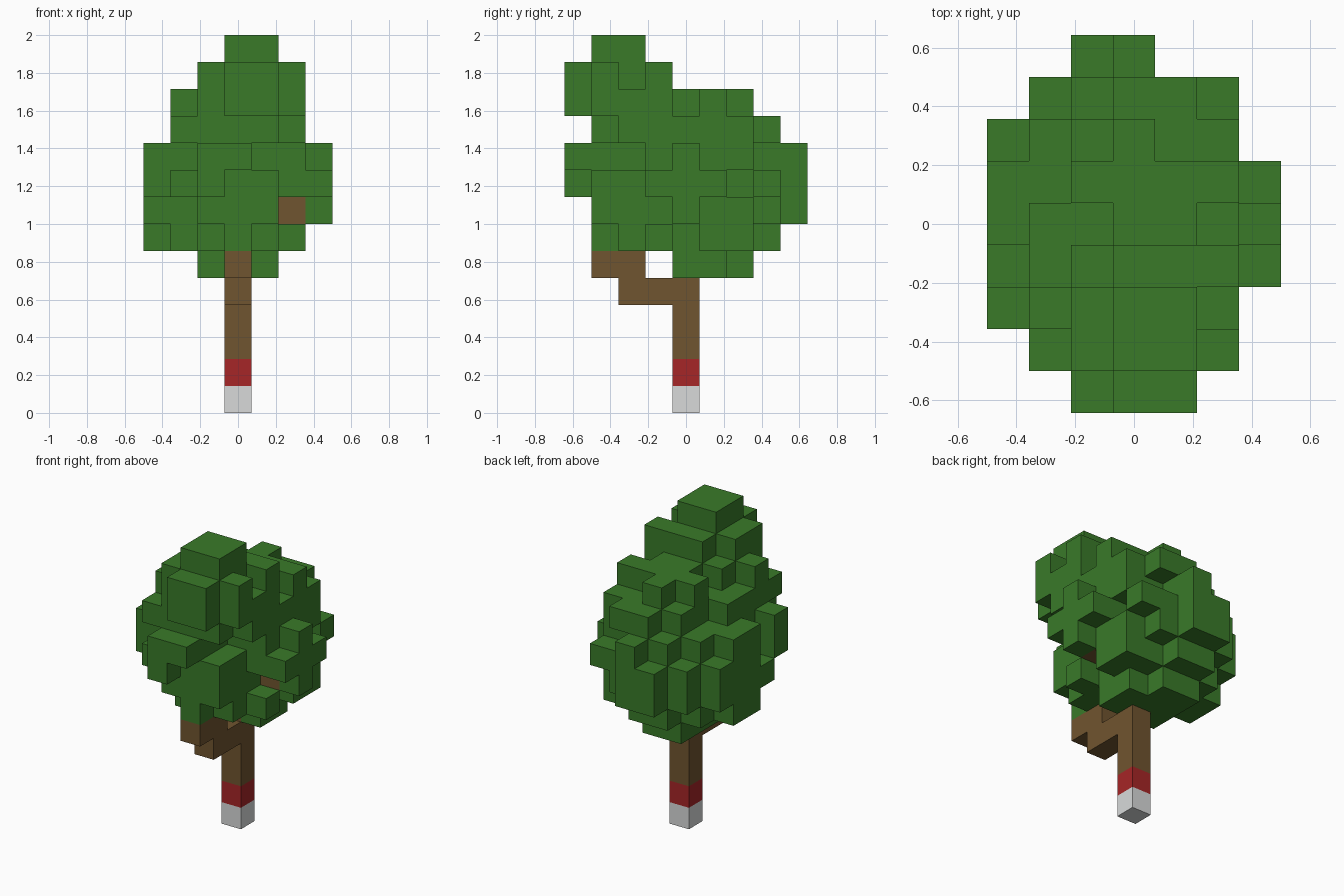
import bpy
import bmesh
from mathutils import Vector

cube = bpy.data.objects.get("Cube")
if cube:
    bpy.data.objects.remove(cube, do_unlink=True)

CELL = 2 / 14  # the tree is fourteen blocks tall


def make_material(name, colour):
    mat = bpy.data.materials.new(name)
    mat.use_nodes = True
    mat.diffuse_color = (*colour, 1)
    shader = mat.node_tree.nodes["Principled BSDF"]
    shader.inputs["Base Color"].default_value = (*colour, 1)
    shader.inputs["Roughness"].default_value = 0.9
    return mat


def block(xs, ys, zs):
    """All grid cells in a box; each range is one index or an inclusive pair."""
    spans = [r if isinstance(r, tuple) else (r, r) for r in (xs, ys, zs)]
    xr, yr, zr = [range(a, b + 1) for a, b in spans]
    return {(x, y, z) for x in xr for y in yr for z in zr}


def union(*blocks):
    return set().union(*blocks)


def build(name, cells, occupied, mat):
    """Make one mesh from the cell faces that are not covered by a neighbour."""
    bm = bmesh.new()
    for cell in sorted(cells):
        centre = Vector(cell) + Vector((0, 0, 0.5))
        for axis in range(3):
            for sign in (-1, 1):
                normal = Vector((0, 0, 0))
                normal[axis] = sign
                neighbour = tuple(int(c + n) for c, n in zip(cell, normal))
                if neighbour in occupied:
                    continue
                u = Vector((0, 0, 0))
                u[(axis + 1) % 3] = 0.5
                v = normal.cross(u)
                mid = centre + normal / 2
                corners = (mid - u - v, mid + u - v, mid + u + v, mid - u + v)
                bm.faces.new([bm.verts.new(c * CELL) for c in corners])
    bmesh.ops.remove_doubles(bm, verts=bm.verts, dist=CELL / 100)
    mesh = bpy.data.meshes.new(name)
    bm.to_mesh(mesh)
    bm.free()
    mesh.materials.append(mat)
    obj = bpy.data.objects.new(name, mesh)
    bpy.context.collection.objects.link(obj)
    return obj


# Trunk, painted bands and branches
trunk_base = block(0, 0, 0)
trunk_band = block(0, 0, 1)
trunk = block(0, 0, (2, 5))
front_branch = union(block(0, (-2, -1), 4), block(0, (-3, -2), 5))
side_branch = block((1, 2), 0, 7)

# Main mass of leaves
leaf_core = union(
    block((-2, 1), (-1, 2), (7, 9)),
    block((-2, 0), -2, (8, 9)),
    block((-1, 0), (-3, -2), (7, 9)),
    block(1, (-3, -2), (7, 8)),
    block((-1, 0), 3, (7, 9)),
    block(1, 3, (7, 8)),
    block(2, (0, 1), (7, 9)),
    block(2, 2, 7),
    block(2, 2, 9),
    block(2, -1, (8, 9)),
)

# Underside of the leaves
leaf_underside = union(
    block((-2, 1), (-1, 2), 6),
    block((-1, 1), -2, 6),
    block(0, -3, 6),
    block(2, -1, 6),
    block(2, (1, 2), 6),
    block((-1, 0), 3, 6),
    block((-1, 1), (0, 1), 5),
    block((-1, 0), 2, 5),
)

# Tufts that stick out to the sides
leaf_side_tufts = union(
    block(3, 0, (7, 9)),
    block(3, (-1, 1), 8),
    block(2, 3, 8),
    block(-2, 3, (7, 8)),
    block(-2, -3, 8),
    block(-3, -2, (8, 9)),
    block(-3, -1, 7),
    block(-3, (0, 1), (6, 9)),
    block(-3, 2, (7, 8)),
)

# Tufts on the front and the back
leaf_end_tufts = union(
    block(0, 4, (7, 9)),
    block(-1, 4, (7, 8)),
    block((-1, 0), -4, 9),
    block(-1, -4, 8),
    block((0, 1), -4, (11, 12)),
)

# Crown, leaning to the front
leaf_crown = union(
    block((-1, 1), (-3, 2), 10),
    block(-2, (-3, 0), 10),
    block(2, (-2, 2), 10),
    block((0, 1), 3, 10),
    block((-1, 1), (-3, -1), 11),
    block((0, 1), 0, 11),
    block(-2, -2, 11),
    block(2, (-3, -1), 11),
    block((-1, 2), 1, 11),
    block(0, 2, 11),
    block((-1, 1), (-3, -2), 12),
    block((0, 2), -1, 12),
    block(2, -3, 12),
    block((0, 1), (-3, -2), 13),
)

wood = union(trunk, front_branch, side_branch)
leaves = union(leaf_core, leaf_underside, leaf_side_tufts,
               leaf_end_tufts, leaf_crown) - wood
occupied = union(trunk_base, trunk_band, wood, leaves)

green = make_material("leaf green", (0.041, 0.195, 0.022))
brown = make_material("bark brown", (0.163, 0.089, 0.029))
red = make_material("band red", (0.38, 0.019, 0.02))
white = make_material("base white", (0.69, 0.7, 0.7))

build("trunk_base", trunk_base, occupied, white)
build("trunk_band", trunk_band, occupied, red)
build("trunk", trunk, occupied, brown)
build("front_branch", front_branch, occupied, brown)
build("side_branch", side_branch, occupied, brown)
build("leaves", leaves, occupied, green)
